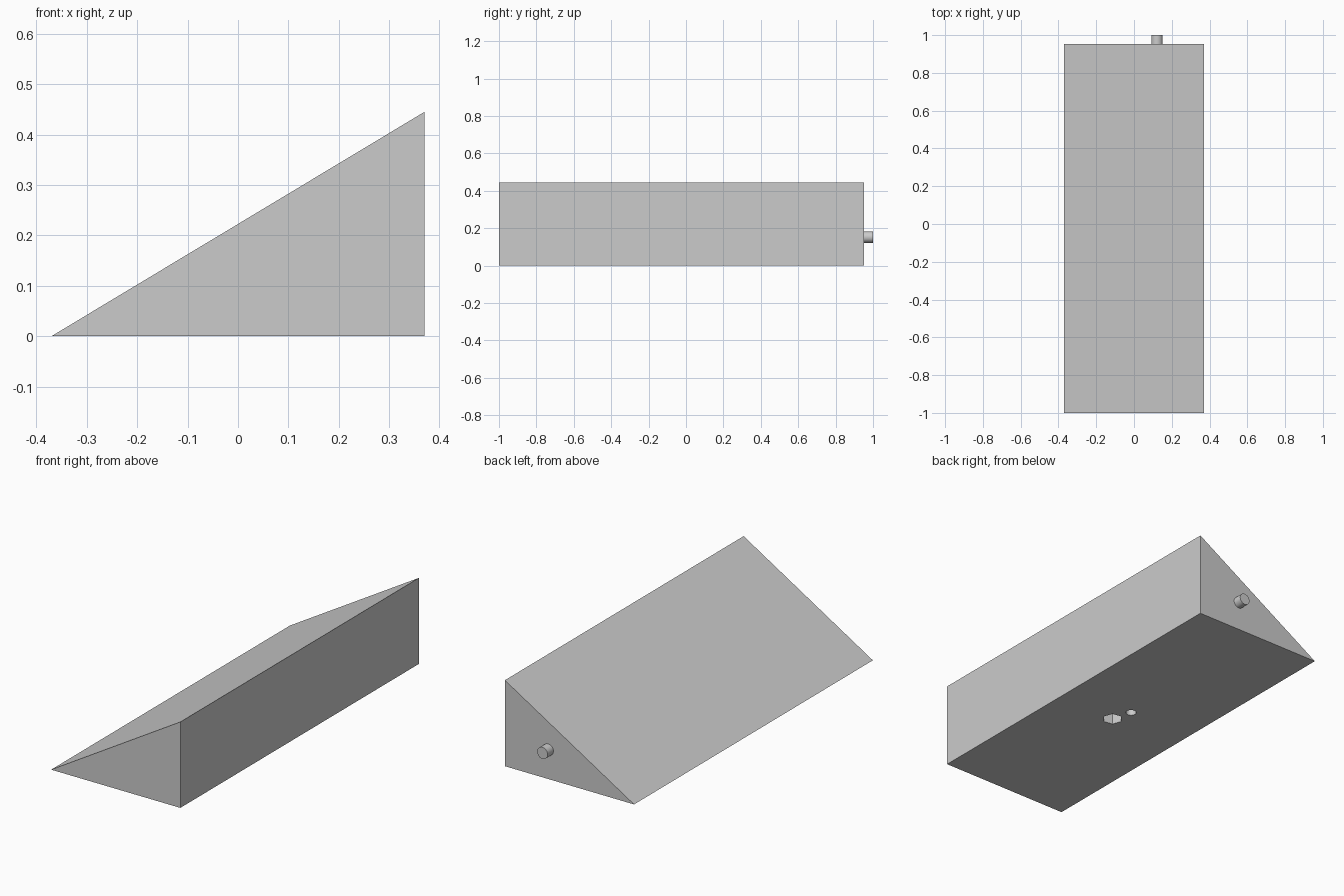
import bpy
import bmesh
from math import radians
from mathutils import Vector

default = bpy.data.objects.get("Cube")
if default:
    bpy.data.objects.remove(default, do_unlink=True)

HALF_W, HEIGHT, FRONT, BACK = 0.37, 0.445, -1.0, 0.953

# Plain grey plastic
grey = bpy.data.materials.new("light_grey")
grey.use_nodes = True
colour = (0.6, 0.6, 0.6, 1)
grey.diffuse_color = colour
grey.node_tree.nodes["Principled BSDF"].inputs["Base Color"].default_value = colour


def select_only(obj):
    bpy.ops.object.select_all(action="DESELECT")
    obj.select_set(True)
    bpy.context.view_layer.objects.active = obj


def cylinder(name, sides, radius, depth, location, rotation):
    bpy.ops.mesh.primitive_cylinder_add(
        vertices=sides, radius=radius, depth=depth, location=location, rotation=rotation)
    obj = bpy.context.object
    obj.name = name
    obj.data.materials.append(grey)
    return obj


# Wedge body: triangular profile extruded front to back
bm = bmesh.new()
profile = [(-HALF_W, 0), (HALF_W, 0), (HALF_W, HEIGHT)]
face = bm.faces.new([bm.verts.new((x, FRONT, z)) for x, z in profile])
extruded = bmesh.ops.extrude_face_region(bm, geom=[face])["geom"]
bmesh.ops.translate(bm, vec=Vector((0, BACK - FRONT, 0)),
                    verts=[g for g in extruded if isinstance(g, bmesh.types.BMVert)])
bmesh.ops.recalc_face_normals(bm, faces=bm.faces)
mesh = bpy.data.meshes.new("wedge_body")
bm.to_mesh(mesh)
bm.free()
body = bpy.data.objects.new("wedge_body", mesh)
bpy.context.collection.objects.link(body)
mesh.materials.append(grey)

# Blind mounting holes in the underside: one round, one hexagonal
# (a cylinder's first corner lies on +y, so 20 degrees sets the hexagon askew)
for name, sides, radius, x, y, turn in (
        ("round_hole_cutter", 32, 0.026, 0, -0.023, 0),
        ("hex_pocket_cutter", 6, 0.05, 0.03, -0.13, 20)):
    cutter = cylinder(name, sides, radius, 0.2, (x, y, 0), (0, 0, radians(turn)))
    cutter.hide_render = True
    cut = body.modifiers.new(name, "BOOLEAN")
    cut.operation, cut.solver, cut.object = "DIFFERENCE", "EXACT", cutter
    select_only(body)
    bpy.ops.object.modifier_apply(modifier=cut.name)
    bpy.data.objects.remove(cutter, do_unlink=True)

# Short round peg on the back end
peg = cylinder("back_peg", 32, 0.03, 0.067, (0.122, 0.9665, 0.152), (radians(90), 0, 0))

for obj in (body, peg):
    select_only(obj)
    bpy.ops.object.shade_smooth_by_angle(angle=radians(30))
